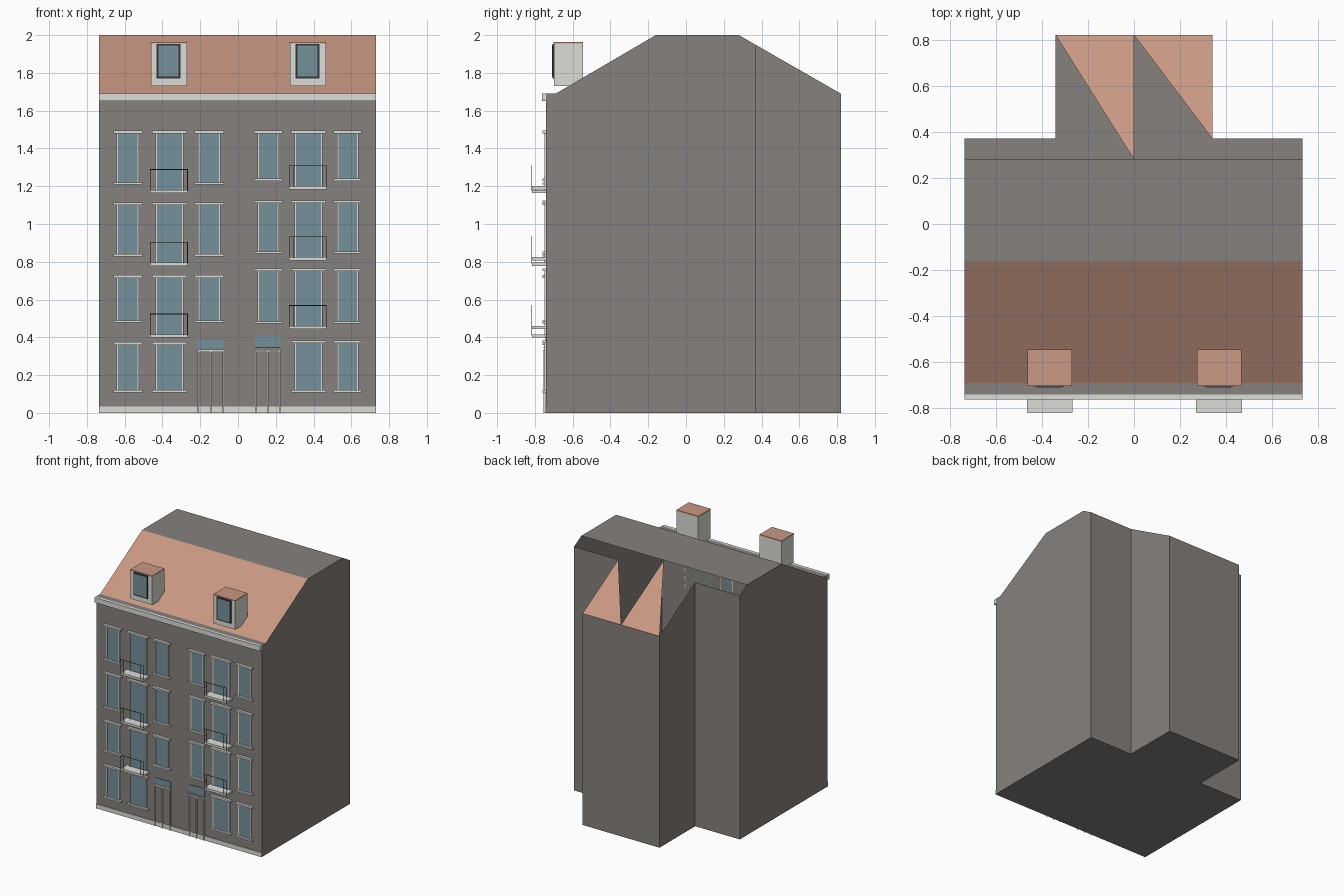
import bpy, bmesh
from mathutils import Matrix, Vector

cube = bpy.data.objects.get("Cube")
if cube:
    bpy.data.objects.remove(cube, do_unlink=True)


def material(name, rgb):
    m = bpy.data.materials.new(name)
    m.use_nodes = True
    color = (*rgb, 1)
    m.diffuse_color = color
    m.node_tree.nodes["Principled BSDF"].inputs["Base Color"].default_value = color
    return m


WALL = material("grey_wall", (0.24, 0.22, 0.207))
TILE = material("clay_tile", (0.58, 0.315, 0.227))
TRIM = material("pale_trim", (0.72, 0.72, 0.68))
GLASS = material("blue_glass", (0.18, 0.285, 0.325))
DARK = material("dark_metal", (0.04, 0.035, 0.035))


def finish(name, bm, mat):
    mesh = bpy.data.meshes.new(name)
    bm.to_mesh(mesh)
    bm.free()
    mesh.materials.append(mat)
    obj = bpy.data.objects.new(name, mesh)
    bpy.context.collection.objects.link(obj)


def boxes(name, mat, spans):
    """One object made of boxes given as (x0, x1, y0, y1, z0, z1)."""
    bm = bmesh.new()
    for x0, x1, y0, y1, z0, z1 in spans:
        centre = Vector((x0 + x1, y0 + y1, z0 + z1)) / 2
        size = Matrix.Diagonal((x1 - x0, y1 - y0, z1 - z0, 1))
        bmesh.ops.create_cube(bm, size=1, matrix=Matrix.Translation(centre) @ size)
    finish(name, bm, mat)


def panels(name, mat, polygons):
    """One object made of flat polygons, welded where they meet."""
    bm = bmesh.new()
    for poly in polygons:
        bm.faces.new([bm.verts.new(p) for p in poly])
    bmesh.ops.remove_doubles(bm, verts=bm.verts, dist=0.0005)
    bmesh.ops.recalc_face_normals(bm, faces=bm.faces)
    finish(name, bm, mat)


# Main levels and wall lines
XL, XR, WING = -0.735, 0.73, 0.34
FRONT, BACK, REAR = -0.74, 0.37, 0.82
EAVE_Y, TOP_F, TOP_B = -0.69, -0.16, 0.28
EAVE, TOP, BACK_Z = 1.69, 2.0, 1.948

# Gables, front and floor plan walls
gable = [(FRONT, 0), (BACK, 0), (BACK, BACK_Z), (TOP_B, TOP),
         (TOP_F, TOP), (EAVE_Y, EAVE), (FRONT, EAVE)]
walls = [[(x, y, z) for y, z in gable] for x in (XL, XR)]
plan = [(XL, BACK), (-WING, BACK), (-WING, REAR), (WING, REAR), (WING, BACK), (XR, BACK)]
height = {BACK: BACK_Z, REAR: EAVE}
for (xa, ya), (xb, yb) in zip(plan, plan[1:]):
    walls.append([(xa, ya, 0), (xb, yb, 0), (xb, yb, height[yb]), (xa, ya, height[ya])])
walls.append([(XL, FRONT, 0), (XR, FRONT, 0), (XR, FRONT, EAVE), (XL, FRONT, EAVE)])
walls.append([(XL, FRONT, 0)] + [(x, y, 0) for x, y in plan] + [(XR, FRONT, 0)])
panels("building_walls", WALL, walls)


def strip(ya, za, yb, zb):
    return [(XL, ya, za), (XR, ya, za), (XR, yb, zb), (XL, yb, zb)]


panels("flat_roof", WALL, [strip(TOP_F, TOP, TOP_B, TOP)])
panels("eave_ledge", WALL, [strip(FRONT, EAVE, EAVE_Y, EAVE)])
panels("front_roof", TILE, [strip(EAVE_Y, EAVE, TOP_F, TOP)])
# Open rear wing with two sloping tiled triangles
panels("rear_roof_right", TILE, [[(-WING, REAR, EAVE), (0, REAR, EAVE), (0, TOP_B, TOP)]])
panels("rear_roof_left", TILE, [[(0, REAR, EAVE), (WING, REAR, EAVE), (WING, BACK, BACK_Z)]])

# Cornice and plinth
boxes("cornice", TRIM, [(XL, XR, -0.762, FRONT, 1.65, EAVE)])
boxes("plinth", TRIM, [(XL, XR, -0.746, FRONT, 0, 0.035)])

# Each house: window columns, rows (sill, lintel), balcony floors and door
houses = [
    dict(cols=[(-0.66, -0.505), (-0.455, -0.27), (-0.23, -0.075)], door_col=2,
         rows=[(0.12, 0.36), (0.49, 0.715), (0.84, 1.1), (1.22, 1.48)],
         floors=[0.41, 0.79, 1.175], door=(-0.215, -0.075), transom=(0.335, 0.385)),
    dict(cols=[(0.085, 0.235), (0.28, 0.465), (0.505, 0.655)], door_col=0,
         rows=[(0.12, 0.37), (0.485, 0.75), (0.855, 1.11), (1.24, 1.48)],
         floors=[0.455, 0.82, 1.195], door=(0.09, 0.225), transom=(0.35, 0.41)),
]
glass, sills, jambs, slabs, rails = [], [], [], [], []
door_frames, door_leaves, dormer_boxes, dormer_caps, dormer_frames = [], [], [], [], []
Y = FRONT
for h in houses:
    for r, (sill, lintel) in enumerate(h["rows"]):
        for c, (x0, x1) in enumerate(h["cols"]):
            if r == 0 and c == h["door_col"]:
                continue
            balcony = r > 0 and c == 1
            low = h["floors"][r - 1] if balcony else sill
            g0, g1 = x0 + 0.026, x1 - 0.026
            glass.append((g0, g1, Y - 0.004, Y, low, lintel))
            sills.append((x0, x1, Y - 0.02, Y, lintel, lintel + 0.014))
            for j in (g0 - 0.008, g1):
                jambs.append((j, j + 0.008, Y - 0.008, Y, low, lintel))
            if not balcony:
                sills.append((x0, x1, Y - 0.02, Y, sill - 0.012, sill))
                continue
            # Balcony slab with thin railing
            b0, b1, out = x0 - 0.01, x1 + 0.004, -0.815
            slabs.append((b0, b1, out, Y, low - 0.012, low + 0.006))
            t = 0.003
            for x in (b0, b0 + 0.025, b1 - 0.025, b1 - t):
                rails.append((x, x + t, out - t, out, low, low + 0.115))
            rails.append((b0, b1, out - t, out, low + 0.112, low + 0.115))

    # Door with pale surround and glazed transom
    d0, d1 = h["door"]
    door_leaves.append((d0, d1, Y - 0.004, Y, 0, 0.33))
    for x in (d0, (d0 + d1) / 2 - 0.004, d1 - 0.008):
        door_frames.append((x, x + 0.008, Y - 0.014, Y, 0, 0.33))
    door_frames.append((d0, d1, Y - 0.014, Y, 0.322, 0.332))
    t0, t1 = h["transom"]
    glass.append((d0, d1, Y - 0.005, Y, t0, t1))
    sills.append((d0, d1, Y - 0.014, Y, t0 - 0.006, t0))

    # Dormer above the middle column
    x0, x1 = h["cols"][1]
    dormer_boxes.append((x0 - 0.006, x1, -0.7, -0.545, 1.73, 1.955))
    dormer_caps.append((x0 - 0.007, x1 + 0.001, -0.702, -0.544, 1.955, 1.963))
    f0, f1 = x0 + 0.024, x1 - 0.034
    dormer_frames.append((f0, f1, -0.706, -0.7, 1.77, 1.953))
    glass.append((f0 + 0.01, f1 - 0.01, -0.709, -0.7, 1.78, 1.945))

boxes("window_glass", GLASS, glass)
boxes("window_sills_and_lintels", TRIM, sills)
boxes("window_jambs", TRIM, jambs)
boxes("balcony_slabs", TRIM, slabs)
boxes("balcony_rails", DARK, rails)
boxes("door_leaves", WALL, door_leaves)
boxes("door_frames", TRIM, door_frames)
boxes("dormer_bodies", TRIM, dormer_boxes)
boxes("dormer_caps", TILE, dormer_caps)
boxes("dormer_frames", DARK, dormer_frames)
